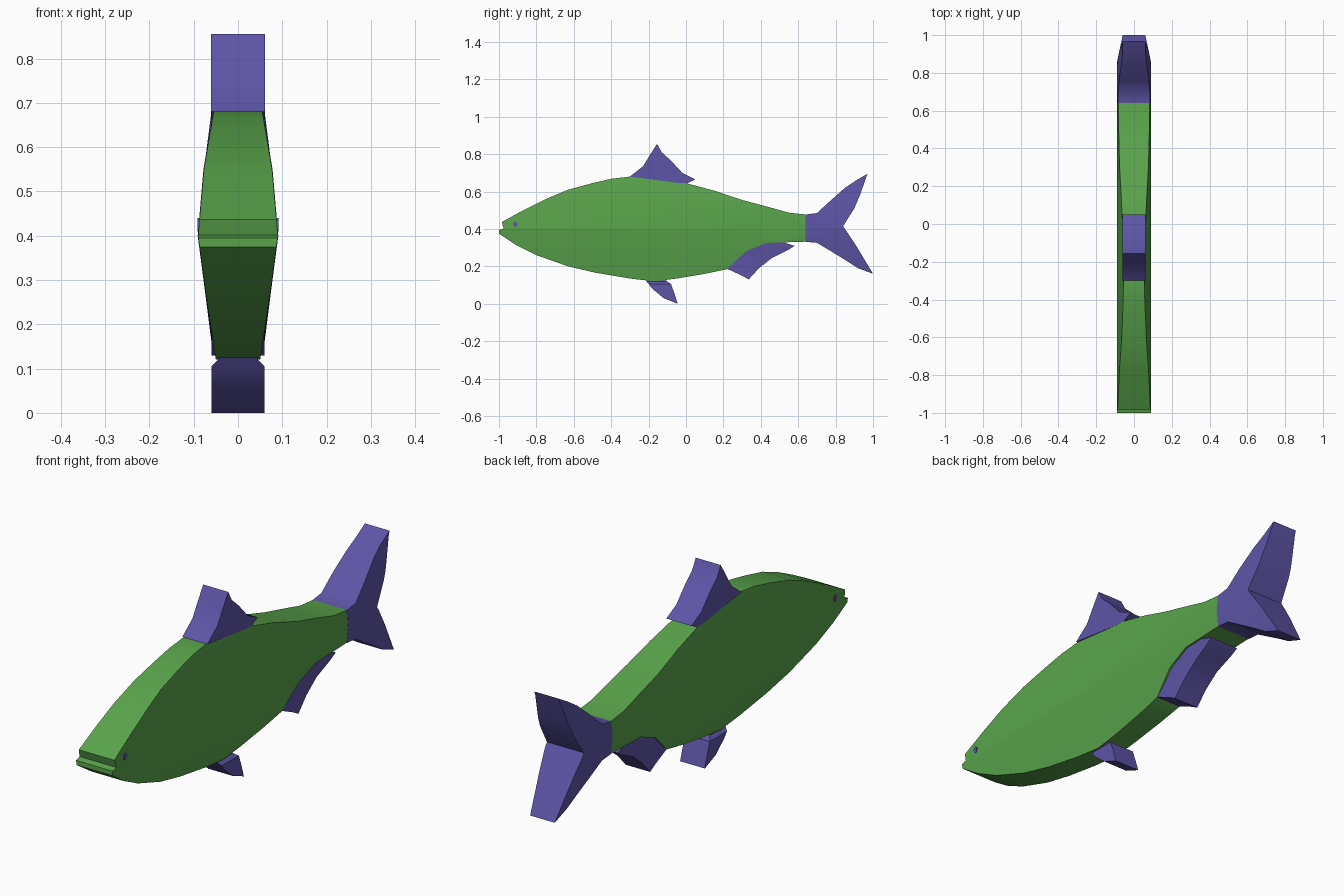
import bpy, bmesh, math
from mathutils import Vector

if "Cube" in bpy.data.objects:
    bpy.data.objects.remove(bpy.data.objects["Cube"])


def material(name, rgb):
    m = bpy.data.materials.new(name)
    m.diffuse_color = (*rgb, 1)
    m.use_nodes = True
    m.node_tree.nodes["Principled BSDF"].inputs["Base Color"].default_value = m.diffuse_color
    return m


green = material("leaf green", (0.10, 0.37, 0.07))
purple = material("fin purple", (0.11, 0.09, 0.385))

# half thickness of the fish by height: (z, half width)
KNOTS = [(0.12, 0.050), (0.27, 0.073), (0.40, 0.090), (0.55, 0.077), (0.68, 0.055)]


def half_width(z):
    if z <= KNOTS[0][0]:
        return KNOTS[0][1]
    for (z0, w0), (z1, w1) in zip(KNOTS, KNOTS[1:]):
        if z <= z1:
            return w0 + (w1 - w0) * (z - z0) / (z1 - z0)
    return KNOTS[-1][1]


def slab(name, outline, width, mat, cuts=(), rim=0.0):
    """Side outline (y, z) thickened to both sides by width(z), with an optional bevelled rim."""
    bm = bmesh.new()
    bm.faces.new([bm.verts.new((0, y, z)) for y, z in outline])
    if rim:
        bmesh.ops.inset_region(bm, faces=bm.faces[:], thickness=rim,
                               use_boundary=True, use_even_offset=True)
    for z in cuts:
        bmesh.ops.bisect_plane(bm, geom=bm.verts[:] + bm.edges[:] + bm.faces[:],
                               plane_co=Vector((0, 0, z)), plane_no=Vector((0, 0, 1)))
    for v in bm.verts:
        v.co.x = width(v.co.z) * (0.78 if rim and v.is_boundary else 1)
    ext = bmesh.ops.extrude_face_region(bm, geom=bm.faces[:], use_keep_orig=True)
    for v in ext["geom"]:
        if isinstance(v, bmesh.types.BMVert):
            v.co.x = -v.co.x
    bmesh.ops.triangulate(bm, faces=[f for f in bm.faces if len(f.verts) > 4])
    bmesh.ops.recalc_face_normals(bm, faces=bm.faces[:])
    me = bpy.data.meshes.new(name)
    bm.to_mesh(me)
    bm.free()
    me.materials.append(mat)
    ob = bpy.data.objects.new(name, me)
    bpy.context.collection.objects.link(ob)
    bpy.ops.object.select_all(action='DESELECT')
    ob.select_set(True)
    bpy.context.view_layer.objects.active = ob
    bpy.ops.object.shade_smooth_by_angle(angle=math.radians(40))
    return ob


levels = [z for z, w in KNOTS]

# body with a small open mouth
back = [(-0.985, 0.437), (-0.87, 0.50), (-0.75, 0.56), (-0.63, 0.61), (-0.5, 0.645),
        (-0.4, 0.668), (-0.3, 0.68), (-0.15, 0.665), (0, 0.645), (0.15, 0.605),
        (0.3, 0.555), (0.45, 0.515), (0.55, 0.487), (0.67, 0.474)]
belly = [(0.67, 0.333), (0.43, 0.325), (0.32, 0.28), (0.22, 0.185), (0.1, 0.16),
         (-0.05, 0.135), (-0.17, 0.12), (-0.3, 0.135), (-0.48, 0.165), (-0.63, 0.2),
         (-0.8, 0.26), (-0.91, 0.315), (-1.0, 0.375)]
mouth = [(-1.0, 0.395), (-0.975, 0.402)]
slab("body", back + belly + mouth, half_width, green, levels, rim=0.016)

# forked tail
slab("tail_fin", [(0.64, 0.477), (0.70, 0.485), (0.76, 0.54), (0.85, 0.62), (0.91, 0.66),
                  (0.97, 0.695), (0.93, 0.58), (0.90, 0.51), (0.84, 0.415), (0.91, 0.31),
                  (1.0, 0.16), (0.92, 0.19), (0.85, 0.235), (0.76, 0.29), (0.70, 0.326),
                  (0.64, 0.331)],
     lambda z: max(0.06, half_width(z) + 0.001), purple, levels)

# dorsal fin
slab("dorsal_fin", [(-0.30, 0.68), (-0.23, 0.735), (-0.19, 0.80), (-0.155, 0.855),
                    (-0.13, 0.81), (-0.08, 0.765), (-0.02, 0.70), (0.05, 0.665), (0.0, 0.64)],
     lambda z: 0.061, purple)

# pelvic fin, narrowed where it joins the belly
slab("pelvic_fin", [(-0.215, 0.125), (-0.18, 0.08), (-0.12, 0.03), (-0.045, 0.0),
                    (-0.06, 0.05), (-0.08, 0.105), (-0.115, 0.13)],
     lambda z: 0.06 if z < 0.11 else 0.045, purple, [0.105, 0.12])

# anal fin
slab("anal_fin", [(0.22, 0.187), (0.30, 0.15), (0.335, 0.13), (0.39, 0.19), (0.46, 0.245),
                  (0.55, 0.29), (0.58, 0.31), (0.52, 0.328), (0.43, 0.328), (0.32, 0.283),
                  (0.27, 0.235)],
     lambda z: max(0.06, half_width(z) - 0.008), purple, levels)

# eyes: thin plates on both sides of the head
for side, label in ((1, "right"), (-1, "left")):
    bpy.ops.mesh.primitive_cylinder_add(vertices=8, radius=0.013, depth=0.008,
                                        location=(side * 0.087, -0.913, 0.425),
                                        rotation=(0, math.pi / 2, 0))
    eye = bpy.context.object
    eye.name = label + "_eye"
    eye.scale = (1.2, 0.8, 1)
    eye.data.materials.append(purple)
